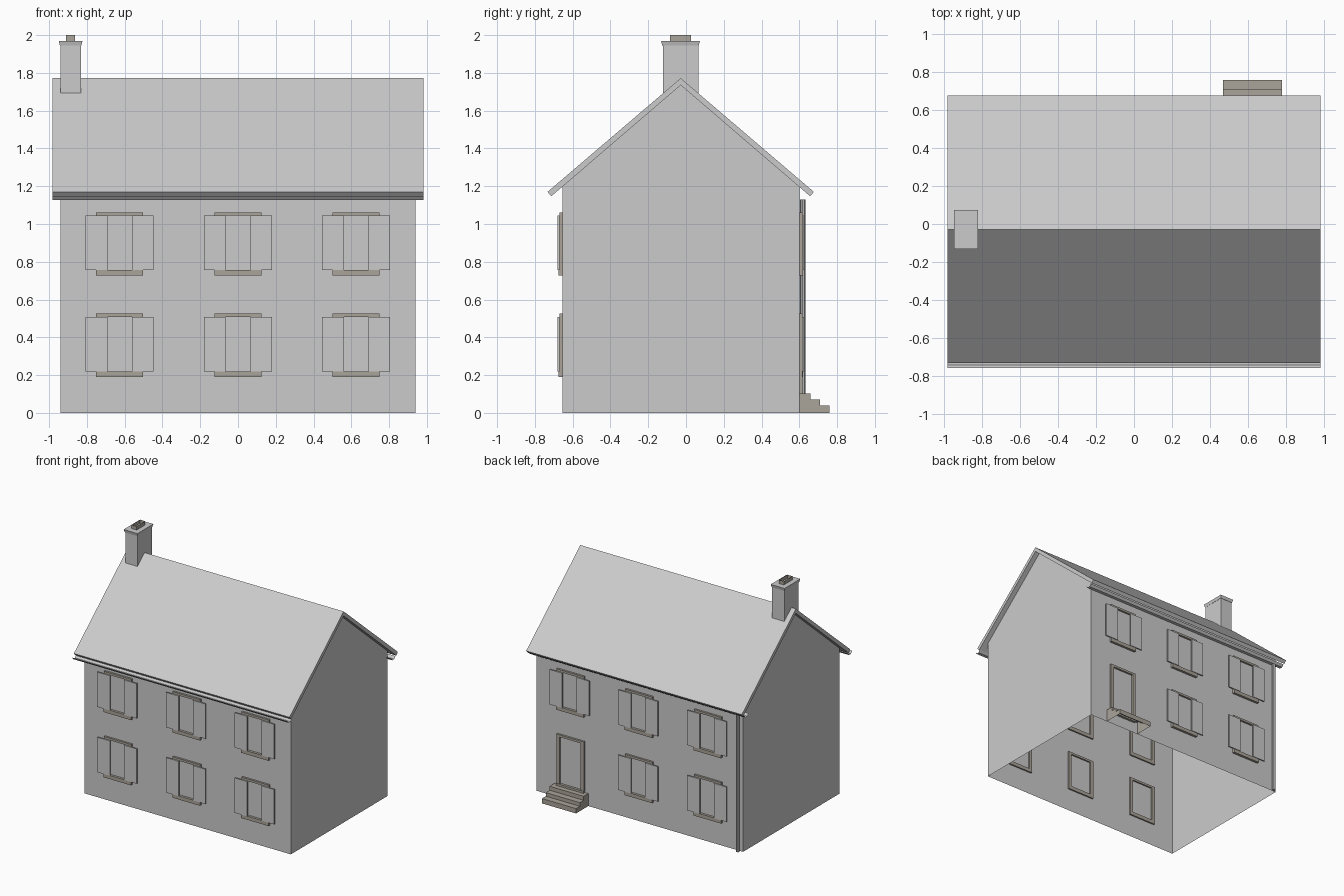
import bpy, bmesh
from mathutils import Matrix, Vector

if "Cube" in bpy.data.objects:
    bpy.data.objects.remove(bpy.data.objects["Cube"])

trim = bpy.data.materials.new("trim_brown")
trim.diffuse_color = (0.40, 0.37, 0.32, 1)
trim.use_nodes = True
trim.node_tree.nodes["Principled BSDF"].inputs["Base Color"].default_value = trim.diffuse_color

FRONT, BACK, RIDGE = -0.655, 0.60, -0.028


def finish(name, bm, mat=None):
    bmesh.ops.recalc_face_normals(bm, faces=bm.faces[:])
    me = bpy.data.meshes.new(name)
    bm.to_mesh(me)
    bm.free()
    ob = bpy.data.objects.new(name, me)
    bpy.context.collection.objects.link(ob)
    if mat:
        me.materials.append(mat)
    return ob


def add_box(bm, x0, x1, y0, y1, z0, z1):
    size = Vector((x1 - x0, abs(y1 - y0), z1 - z0))
    mid = Vector((x0 + x1, y0 + y1, z0 + z1)) / 2
    m = Matrix.Translation(mid) @ Matrix.Diagonal(size).to_4x4()
    return bmesh.ops.create_cube(bm, size=1, matrix=m)["verts"]


def extrude_x(bm, profile, x0, x1, closed=True, caps=True):
    """Sweep a (y, z) profile along x."""
    a = [bm.verts.new((x0, y, z)) for y, z in profile]
    b = [bm.verts.new((x1, y, z)) for y, z in profile]
    n = len(profile)
    for i in range(n if closed else n - 1):
        j = (i + 1) % n
        bm.faces.new((a[i], a[j], b[j], b[i]))
    if caps:
        bm.faces.new(a)
        bm.faces.new(b)


# house walls: gabled shell, open below and under the roof
bm = bmesh.new()
extrude_x(bm, [(FRONT, 0), (BACK, 0), (BACK, 1.20), (RIDGE, 1.735), (FRONT, 1.20)], -0.94, 0.94)
open_faces = [f for f in bm.faces if len(f.verts) == 4 and
              (f.calc_center_median().z < 0.01 or f.calc_center_median().z > 1.3)]
bmesh.ops.delete(bm, geom=open_faces, context='FACES')
finish("walls", bm)

# roof slab
bm = bmesh.new()
half = [(0.685, 1.147), (0.705, 1.17)]
profile = ([(RIDGE, 1.735)] + [(RIDGE + y, z) for y, z in half] + [(RIDGE, 1.772)]
           + [(RIDGE - y, z) for y, z in reversed(half)])
extrude_x(bm, profile, -0.982, 0.982)
finish("roof", bm)

# gutters: thin open channels
for name, c in (("front_gutter", -0.731), ("back_gutter", 0.617)):
    bm = bmesh.new()
    extrude_x(bm, [(c - 0.029, 1.147), (c - 0.013, 1.128), (c + 0.013, 1.128), (c + 0.029, 1.147)],
              -0.982, 0.982, closed=False, caps=False)
    finish(name, bm)

# drainpipe
bm = bmesh.new()
bmesh.ops.create_cone(bm, cap_ends=True, segments=8, radius1=0.014, radius2=0.014, depth=1.13,
                      matrix=Matrix.Translation((-0.905, 0.618, 0.565)))
finish("drainpipe", bm)


def frame(name, x, wall, s, z0, z1, sill=0.03):
    """Ring of trim poking through the wall."""
    bm = bmesh.new()
    i, o = wall - s * 0.012, wall + s * 0.016
    add_box(bm, x - 0.125, x - 0.097, i, o, z0 + sill, z1 - 0.018)
    add_box(bm, x + 0.097, x + 0.125, i, o, z0 + sill, z1 - 0.018)
    add_box(bm, x - 0.125, x + 0.125, i, o, z1 - 0.018, z1)
    add_box(bm, x - 0.125, x + 0.125, i, wall + s * 0.02, z0, z0 + sill)
    finish(name, bm, trim)


def window(label, x, wall, s, z):
    frame(label + "_window_frame", x, wall, s, z, z + 0.335)
    bm = bmesh.new()
    for d in (-1, 1):
        xs = sorted((x + d * 0.065, x + d * 0.18))
        add_box(bm, *xs, wall + s * 0.016, wall + s * 0.025, z + 0.03, z + 0.317)
    finish(label + "_shutters", bm)


# windows on both long sides, with the door in place of one
DOOR_X = 0.625
for side, wall, s in (("front", FRONT, -1), ("back", BACK, 1)):
    for row, z in (("lower", 0.19), ("upper", 0.727)):
        for x in (-0.627, 0, DOOR_X):
            if side == "back" and row == "lower" and x == DOOR_X:
                frame("door_frame", x, wall, s, 0.09, 0.525)
            else:
                window(side + "_" + row, x, wall, s, z)

# steps: hollow below and behind
bm = bmesh.new()
extrude_x(bm, [(0.60, 0), (0.76, 0), (0.76, 0.04), (0.71, 0.04), (0.71, 0.07),
               (0.66, 0.07), (0.66, 0.103), (0.60, 0.103)], 0.47, 0.78)
hidden = [f for f in bm.faces if len(f.verts) == 4 and
          (f.calc_center_median().z < 0.001 or f.calc_center_median().y < 0.601)]
bmesh.ops.delete(bm, geom=hidden, context='FACES')
finish("door_steps", bm, trim)

# chimney stack, flared cap and open pot
bm = bmesh.new()
add_box(bm, -0.941, -0.831, -0.121, 0.065, 1.68, 1.947)
finish("chimney_stack", bm)

bm = bmesh.new()
vs = add_box(bm, -0.949, -0.823, -0.132, 0.074, 1.945, 1.97)
low = [v for v in vs if v.co.z < 1.95]
bmesh.ops.scale(bm, vec=(0.9, 0.94, 1), verts=low, space=Matrix.Translation((0.886, 0.029, 0)))
finish("chimney_cap", bm)

bm = bmesh.new()
add_box(bm, -0.91, -0.864, -0.084, 0.027, 1.968, 2.0)
top = [f for f in bm.faces if abs(f.calc_center_median().z - 2.0) < 0.001]
bmesh.ops.delete(bm, geom=top, context='FACES')
finish("chimney_pot", bm, trim)
